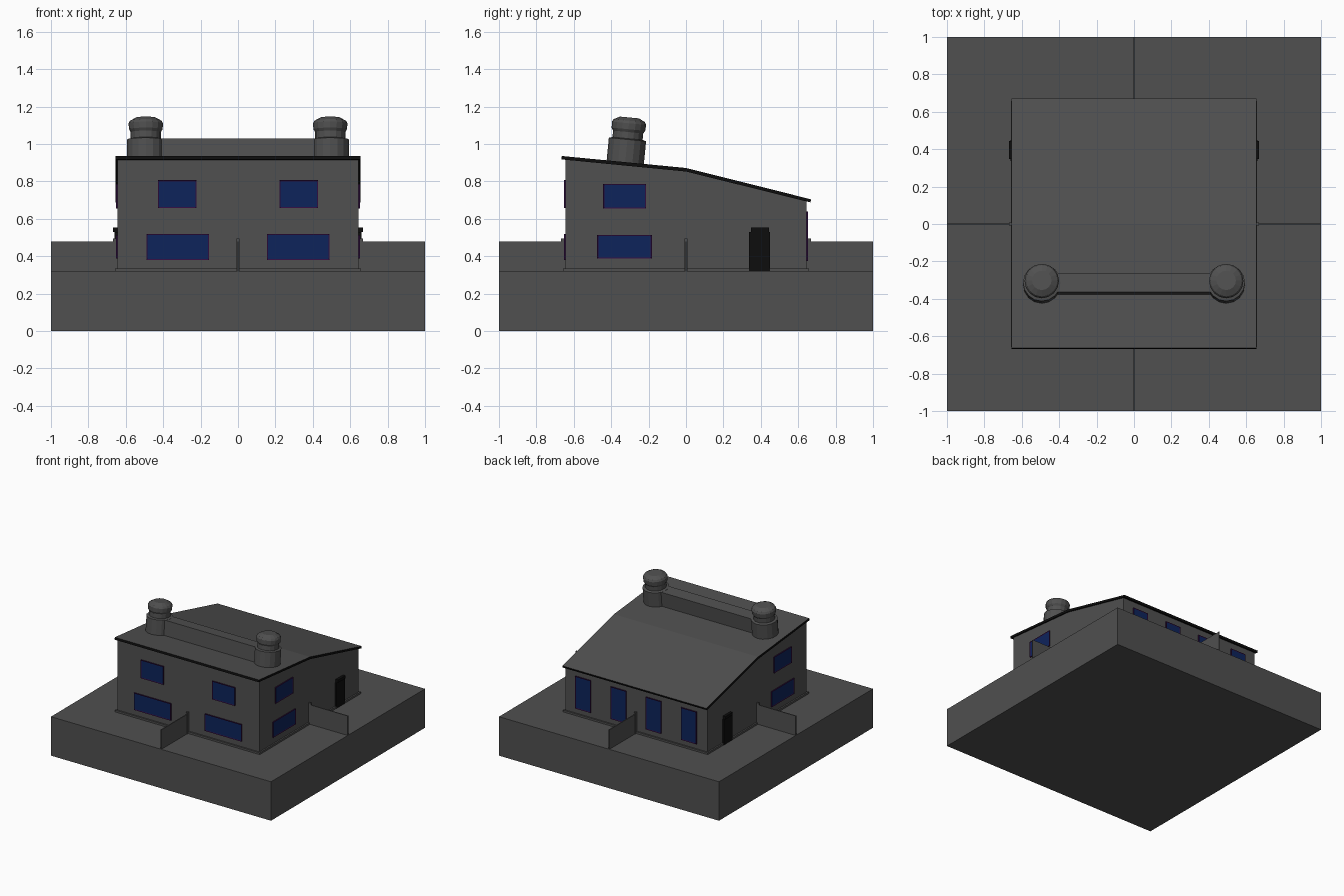
import bpy
import bmesh
from math import atan2, pi
from mathutils import Matrix, Vector

if "Cube" in bpy.data.objects:
    bpy.data.objects.remove(bpy.data.objects["Cube"])


def material(name, rgb):
    m = bpy.data.materials.new(name)
    m.use_nodes = True
    m.diffuse_color = (*rgb, 1)
    m.node_tree.nodes["Principled BSDF"].inputs["Base Color"].default_value = (*rgb, 1)
    return m


GREY = material("concrete grey", (0.08, 0.08, 0.08))
BLACK = material("black trim", (0.004, 0.004, 0.004))
BLUE = material("window blue", (0.004, 0.017, 0.105))
PURPLE = material("frame purple", (0.03, 0.004, 0.05))

GROUND = 0.32
WALL = 0.645


def finish(name, bm, *mats):
    bmesh.ops.recalc_face_normals(bm, faces=bm.faces)
    me = bpy.data.meshes.new(name)
    bm.to_mesh(me)
    bm.free()
    for m in mats:
        me.materials.append(m)
    ob = bpy.data.objects.new(name, me)
    bpy.context.collection.objects.link(ob)
    return ob


def box(name, x, y, z, mat, turn=Matrix()):
    bm = bmesh.new()
    bmesh.ops.create_cube(bm, size=1)
    for v in bm.verts:
        v.co = Vector([(a + b) / 2 + c * (b - a) for c, (a, b) in zip(v.co, (x, y, z))])
    bm.transform(turn)
    return finish(name, bm, mat)


def extrude_x(name, profile, half, *mats):
    """Extrude a (y, z) outline along x."""
    bm = bmesh.new()
    face = bm.faces.new([bm.verts.new((-half, y, z)) for y, z in profile])
    new = bmesh.ops.extrude_face_region(bm, geom=[face])["geom"]
    bmesh.ops.translate(bm, vec=(2 * half, 0, 0),
                        verts=[g for g in new if isinstance(g, bmesh.types.BMVert)])
    return finish(name, bm, *mats)


def window(name, u, z, side):
    """Shallow plate with an inset pane; side is the quarter turn from the front."""
    bm = bmesh.new()
    bmesh.ops.create_cube(bm, size=1)
    for v in bm.verts:
        v.co = Vector(((u[0] + u[1]) / 2 + v.co.x * (u[1] - u[0]),
                       -WALL - 0.004 + v.co.y * 0.009,
                       (z[0] + z[1]) / 2 + v.co.z * (z[1] - z[0])))
    bm.normal_update()
    pane = min(bm.faces, key=lambda f: f.calc_center_median().y)
    bmesh.ops.inset_individual(bm, faces=[pane], thickness=0.009, depth=-0.003)
    pane.material_index = 1
    bm.transform(Matrix.Rotation(side * pi / 2, 4, "Z"))
    return finish(name, bm, PURPLE, BLUE)


# Ground block, plinth and house body
box("ground_block", (-1, 1), (-1, 1), (0, GROUND), GREY)
box("plinth", (-0.657, 0.657), (-0.657, 0.657), (GROUND, GROUND + 0.015), GREY)
extrude_x("house_walls", [(-WALL, GROUND), (WALL, GROUND), (WALL, 0.695),
                          (0, 0.86), (-WALL, 0.922)], WALL, GREY)

# Bent roof sheet: grey on top, black on the edges and underside
roof = extrude_x("roof", [(-0.664, 0.936), (0, 0.872), (0.67, 0.704),
                          (0.665, 0.688), (0, 0.853), (-0.667, 0.918)], 0.655, GREY, BLACK)
for p in roof.data.polygons:
    p.material_index = 0 if p.normal.z > 0.5 else 1

# Front and back windows
for s, label in ((-1, "right"), (1, "left")):
    for floor, a, b, z in (("lower", 0.155, 0.49, (0.38, 0.52)),
                           ("upper", 0.222, 0.428, (0.657, 0.807))):
        window(f"front_{floor}_window_{label}", sorted((s * a, s * b)), z, 0)
    for place, a, b in (("inner", 0.09, 0.23), ("outer", 0.41, 0.55)):
        window(f"back_{place}_window_{label}", sorted((s * a, s * b)), (0.375, 0.64), 2)

# Side windows, doors and door canopies
for s, label in ((1, "left"), (-1, "right")):
    for floor, a, b, z in (("lower", -0.475, -0.183, (0.388, 0.515)),
                           ("upper", -0.443, -0.213, (0.655, 0.787))):
        window(f"side_{floor}_window_{label}", sorted((s * a, s * b)), z, s)
    box(f"door_{label}", sorted((s * 0.64, s * 0.659)), (0.338, 0.45), (GROUND, 0.53), BLACK)
    box(f"door_canopy_{label}", sorted((s * 0.64, s * 0.667)), (0.347, 0.443),
        (0.53, 0.553), BLACK)

# Garden walls with an end post against the house, one per side
for i, label in enumerate(("front", "left", "back", "right")):
    turn = Matrix.Rotation(i * pi / 2, 4, "Z")
    box(f"{label}_garden_wall", (-0.004, 0.004), (-1, -0.64), (GROUND, 0.48), GREY, turn)
    box(f"{label}_garden_post", (-0.007, 0.007), (-0.668, -0.64), (GROUND, 0.495), GREY, turn)

# Chimneys and the wall joining them, leaning square to the front roof slope
lean = Matrix.Translation((0, -0.325, 0.9)) @ Matrix.Rotation(-atan2(0.064, 0.664), 4, "X")
box("chimney_wall", (-0.42, 0.42), (-0.052, 0.052), (-0.03, 0.124), GREY, lean)
STACK = [(0.1, -0.03), (0.1, 0.125), (0.081, 0.13), (0.081, 0.165), (0.09, 0.18),
         (0.092, 0.212), (0.084, 0.226), (0.052, 0.243)]
SIDES = 16
for s, label in ((1, "left"), (-1, "right")):
    bm = bmesh.new()
    rings = []
    for r, z in STACK:
        ring = bmesh.ops.create_circle(bm, segments=SIDES, radius=r)["verts"]
        bmesh.ops.translate(bm, verts=ring, vec=(s * 0.493, 0, z))
        rings.append(ring)
    for low, high in zip(rings, rings[1:]):
        for k in range(SIDES):
            n = (k + 1) % SIDES
            bm.faces.new((low[k], low[n], high[n], high[k]))
    bm.faces.new(rings[-1])
    bm.faces.new(rings[0])
    bm.transform(lean)
    finish(f"chimney_{label}", bm, GREY)
